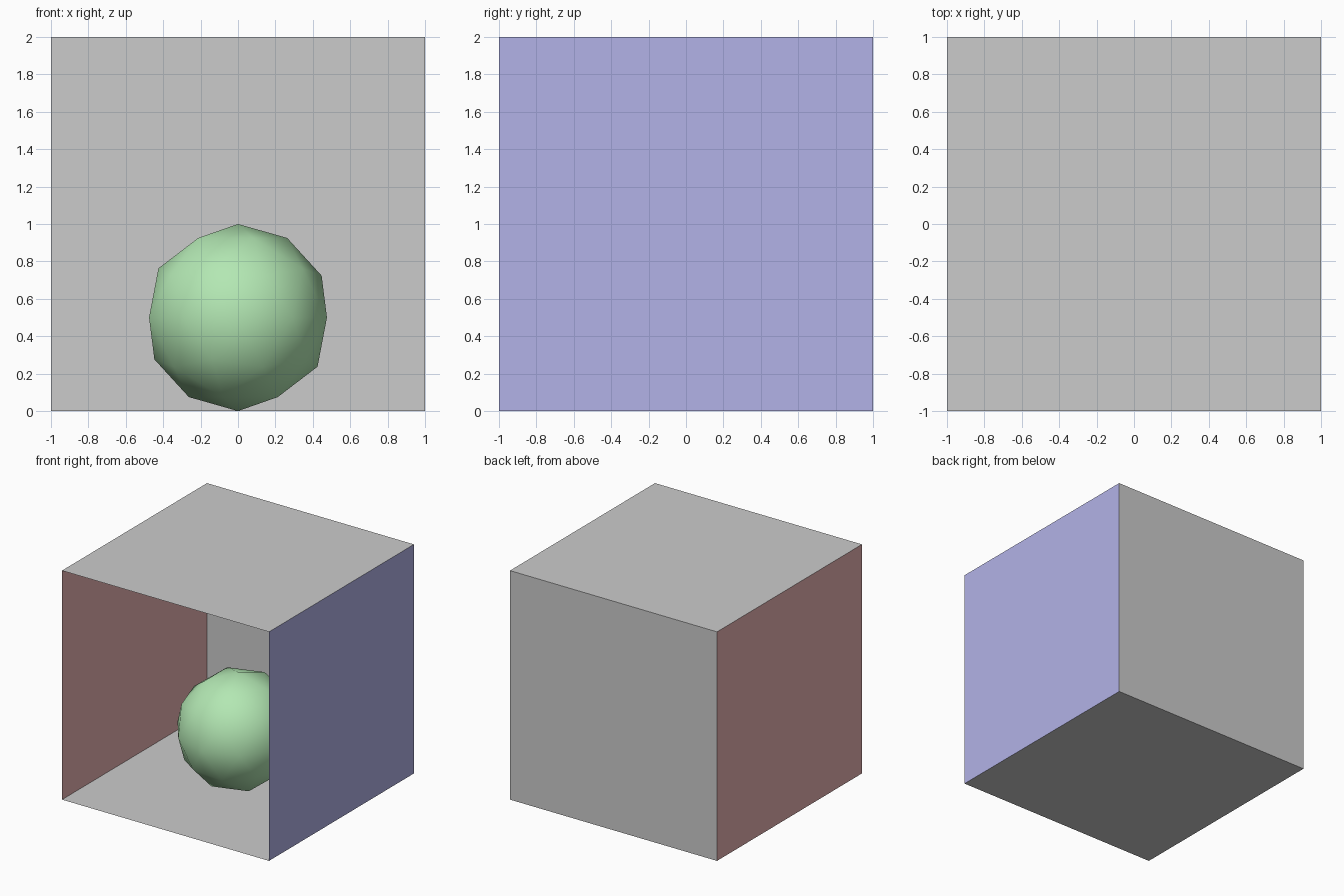
import bpy
from math import pi

if "Cube" in bpy.data.objects:
    bpy.data.objects.remove(bpy.data.objects["Cube"])


def material(name, color):
    mat = bpy.data.materials.new(name)
    mat.diffuse_color = (*color, 1)
    mat.use_nodes = True
    mat.node_tree.nodes["Principled BSDF"].inputs["Base Color"].default_value = mat.diffuse_color
    return mat


def wall(name, location, rotation, mat=None):
    bpy.ops.mesh.primitive_plane_add(size=2, location=location, rotation=rotation)
    ob = bpy.context.object
    ob.name = name
    bpy.ops.object.transform_apply(location=False, rotation=True, scale=False)
    if mat:
        ob.data.materials.append(mat)


red = material("red", (0.8, 0.45, 0.45))
blue = material("blue", (0.45, 0.45, 0.8))
green = material("green", (0.45, 0.8, 0.45))

# Room: five single-sheet walls, open at the front
wall("floor", (0, 0, 0), (0, 0, 0))
wall("ceiling", (0, 0, 2), (pi, 0, 0))
wall("back_wall", (0, 1, 1), (pi / 2, 0, 0))
wall("left_wall", (-1, 0, 1), (0, pi / 2, 0), red)
wall("right_wall", (1, 0, 1), (0, -pi / 2, 0), blue)

# Ball resting in the middle of the floor
bpy.ops.mesh.primitive_ico_sphere_add(subdivisions=2, radius=0.5, location=(0, 0, 0.5))
ball = bpy.context.object
ball.name = "ball"
ball.data.materials.append(green)
bpy.ops.object.shade_smooth()
